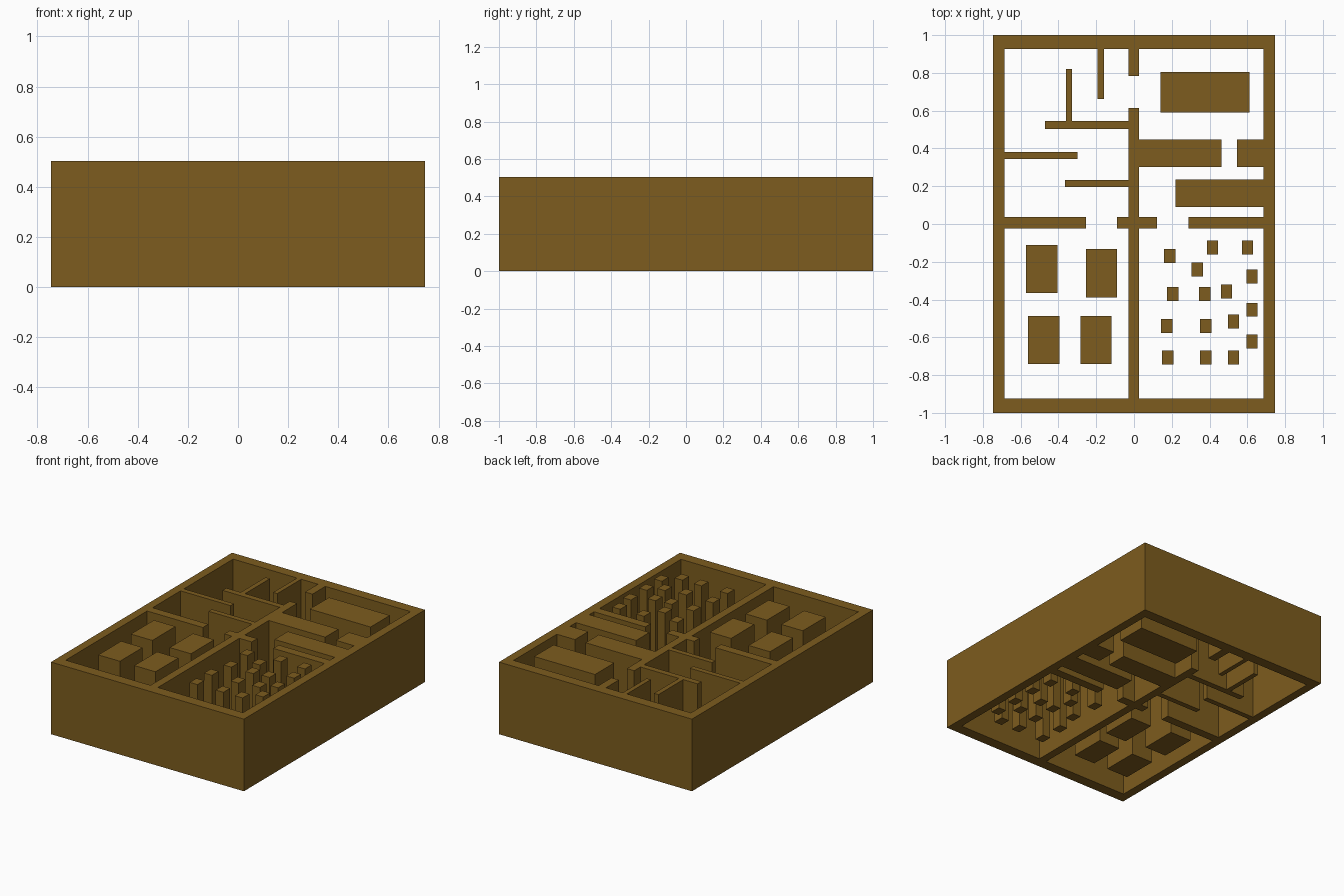
import bpy, bmesh

if "Cube" in bpy.data.objects:
    bpy.data.objects.remove(bpy.data.objects["Cube"])

H = 0.504                      # everything is a full-height prism
X0, X1, Y0, Y1 = -0.746, 0.746, -1.0, 1.0      # outer footprint
L, R, B, T = -0.686, 0.685, -0.923, 0.926      # inner faces of outer walls
S0, S1 = -0.03, 0.027                          # central spine wall

mat = bpy.data.materials.new("brown")
mat.diffuse_color = (0.205, 0.107, 0.013, 1)
mat.use_nodes = True
mat.node_tree.nodes["Principled BSDF"].inputs["Base Color"].default_value = mat.diffuse_color


def plan_extrude(name, rects):
    """Extrude the merged outline of plan rectangles (x0, x1, y0, y1) into one clean solid."""
    xs = sorted({v for r in rects for v in r[:2]})
    ys = sorted({v for r in rects for v in r[2:]})

    def filled(i, j):
        if not (0 <= i < len(xs) - 1 and 0 <= j < len(ys) - 1):
            return False
        cx, cy = (xs[i] + xs[i + 1]) / 2, (ys[j] + ys[j + 1]) / 2
        return any(a < cx < b and c < cy < d for a, b, c, d in rects)

    bm = bmesh.new()
    verts = {}

    def v(i, j, k):
        if (i, j, k) not in verts:
            verts[i, j, k] = bm.verts.new((xs[i], ys[j], k * H))
        return verts[i, j, k]

    for i in range(len(xs) - 1):
        for j in range(len(ys) - 1):
            if not filled(i, j):
                continue
            ring = [(i, j), (i + 1, j), (i + 1, j + 1), (i, j + 1)]
            bm.faces.new([v(*p, 1) for p in ring])
            bm.faces.new([v(*p, 0) for p in reversed(ring)])
            for n, (di, dj) in enumerate([(0, -1), (1, 0), (0, 1), (-1, 0)]):
                if not filled(i + di, j + dj):
                    p, q = ring[n], ring[(n + 1) % 4]
                    bm.faces.new([v(*p, 0), v(*q, 0), v(*q, 1), v(*p, 1)])
    me = bpy.data.meshes.new(name)
    bm.to_mesh(me)
    bm.free()
    me.materials.append(mat)
    ob = bpy.data.objects.new(name, me)
    bpy.context.collection.objects.link(ob)
    return ob


# Outer walls, partitions and built-in counters
plan_extrude("walls", [
    (X0, L, Y0, Y1), (R, X1, Y0, Y1), (X0, X1, Y0, B), (X0, X1, T, Y1),
    (S0, S1, B, 0.615), (S0, S1, 0.783, T),               # spine with doorway
    (L, -0.255, -0.024, 0.037), (-0.089, 0.123, -0.024, 0.037),
    (0.289, R, -0.024, 0.037),                            # cross wall
    (-0.192, -0.16, 0.663, T), (-0.361, -0.327, 0.546, 0.82),
    (-0.472, S0, 0.504, 0.546), (L, -0.298, 0.345, 0.382),
    (-0.364, S0, 0.196, 0.233),                           # small partitions
    (S1, 0.463, 0.302, 0.448), (0.545, R, 0.302, 0.448),
    (0.22, R, 0.09, 0.236),                               # counters
])

# Free-standing large table and four blocks
plan_extrude("large_table", [(0.141, 0.611, 0.591, 0.804)])
for n, r in enumerate([(-0.572, -0.406, -0.366, -0.111), (-0.255, -0.091, -0.39, -0.133),
                       (-0.562, -0.395, -0.74, -0.488), (-0.284, -0.12, -0.74, -0.488)]):
    plan_extrude(f"block_{n + 1}", [r])

# Scattered pillars
pillars = [(0.189, -0.17), (0.416, -0.125), (0.601, -0.125), (0.334, -0.241),
           (0.625, -0.278), (0.205, -0.371), (0.374, -0.371), (0.49, -0.358),
           (0.625, -0.454), (0.173, -0.541), (0.379, -0.541), (0.527, -0.517),
           (0.625, -0.621), (0.178, -0.708), (0.379, -0.708), (0.527, -0.708)]
for n, (x, y) in enumerate(pillars):
    plan_extrude(f"pillar_{n + 1}", [(x - 0.03, x + 0.03, y - 0.037, y + 0.037)])
